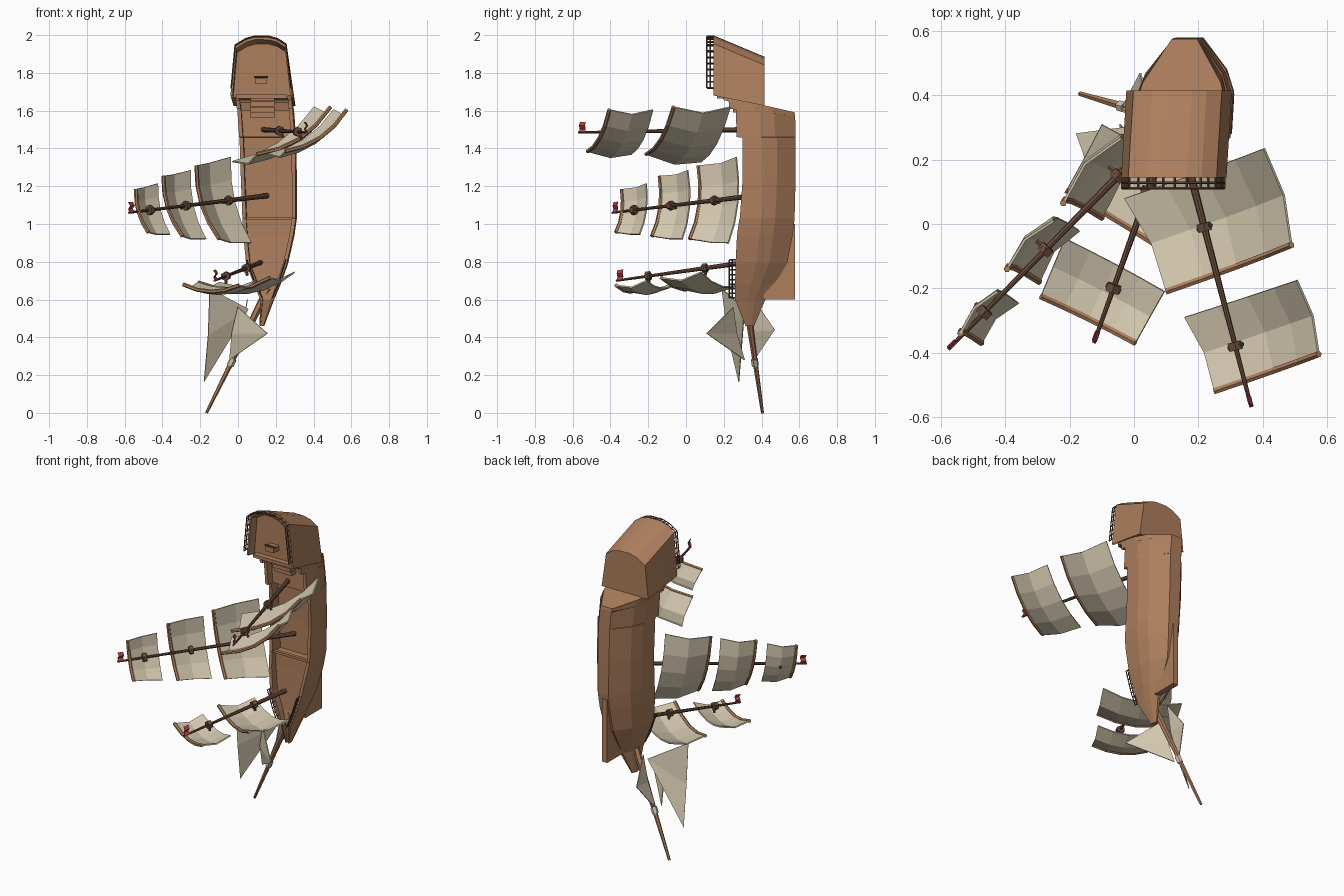
import bpy, bmesh, math
from mathutils import Vector as V

if "Cube" in bpy.data.objects:
    bpy.data.objects.remove(bpy.data.objects["Cube"])


def material(name, rgb):
    m = bpy.data.materials.new(name)
    m.diffuse_color = (*rgb, 1)
    m.use_nodes = True
    m.node_tree.nodes["Principled BSDF"].inputs["Base Color"].default_value = m.diffuse_color
    return m


WOOD = material("wood", (0.42, 0.21, 0.11))
DARK = material("dark_wood", (0.15, 0.075, 0.045))
CLOTH = material("canvas", (0.66, 0.58, 0.43))
RED = material("red_cloth", (0.42, 0.05, 0.06))


def finish(name, bm, mat, thick=0):
    bmesh.ops.recalc_face_normals(bm, faces=bm.faces)
    me = bpy.data.meshes.new(name)
    bm.to_mesh(me)
    bm.free()
    me.materials.append(mat)
    ob = bpy.data.objects.new(name, me)
    bpy.context.collection.objects.link(ob)
    if thick:
        s = ob.modifiers.new("thickness", 'SOLIDIFY')
        s.thickness, s.offset = thick, 0
    return ob


def loft(name, rings, mat, closed=True, caps=True, thick=0):
    bm = bmesh.new()
    vs = [[bm.verts.new(p) for p in r] for r in rings]
    n = len(rings[0])
    for a, b in zip(vs, vs[1:]):
        for i in range(n if closed else n - 1):
            j = (i + 1) % n
            bm.faces.new((a[i], a[j], b[j], b[i]))
    if caps and closed:
        bm.faces.new(vs[0])
        bm.faces.new(vs[-1])
    return finish(name, bm, mat, thick)


def add_rod(bm, a, b, r1, r2, sides=6):
    a, b = V(a), V(b)
    d = b - a
    mtx = d.to_track_quat('Z', 'Y').to_matrix().to_4x4()
    mtx.translation = (a + b) / 2
    bmesh.ops.create_cone(bm, cap_ends=True, segments=sides, radius1=r1,
                          radius2=r2, depth=d.length, matrix=mtx)


def rods(name, segs, mat, sides=6):
    bm = bmesh.new()
    for s in segs:
        add_rod(bm, *s, sides)
    return finish(name, bm, mat)


def box(name, c, s, mat):
    x, y, z = (V(s) / 2)
    c = V(c)
    return loft(name, [[c + V((i * x, j * y, k)) for i, j in
                        ((-1, -1), (1, -1), (1, 1), (-1, 1))] for k in (-z, z)], mat)


# Hull stations: z, centre x, half width, rim y, deck y, bottom y, stern slant
stations = [
    (1.68, .140, .148, .19, .26, .575, .23), (1.655, .142, .148, .20, .27, .575, .19),
    (1.654, .142, .148, .225, .29, .575, .19), (1.61, .145, .147, .23, .30, .578, .12),
    (1.609, .145, .147, .265, .31, .578, .12), (1.46, .155, .147, .267, .31, .58, 0),
    (1.458, .155, .147, .298, .355, .58, 0), (1.24, .16, .145, .30, .36, .58, 0),
    (1.032, .165, .141, .285, .36, .575, 0), (1.03, .165, .141, .283, .31, .575, 0),
    (.94, .162, .132, .27, .31, .565, 0), (.79, .153, .108, .262, .305, .535, 0),
    (.68, .155, .068, .26, .30, .47, 0), (.60, .155, .035, .26, .29, .42, 0),
    (.46, .125, .012, .315, .325, .36, 0)]


def hull_ring(z, cx, w, yt, yd, yb, slant):
    yl = lambda f: yt + f * (yb - yt)
    t = min(.02, .35 * w)
    half = [(w, yt), (w, yl(.4)), (.82 * w, yl(.65)), (.27 * w, yb)]
    pts = half + [(-x, y) for x, y in reversed(half)]
    pts += [(-w + t, yt), (-w + t, yd), (w - t, yd), (w - t, yt)]
    return [(cx + x + .06 * (y - .3), y, z - slant * (y - yt)) for x, y in pts]


loft("hull", [hull_ring(*s) for s in stations], WOOD)
loft("keel_fin", [[(x, y, z) for y, z in ((.44, 1.0), (.577, 1.0), (.577, .60), (.41, .60))]
                  for x in (.152, .188)], WOOD)
box("deck_step", (.165, .305, 1.03), (.25, .02, .015), WOOD)

# Stern castle: outline (x, z, fall of z per unit y)
outline = [(-.04, 1.68, .2), (-.018, 1.95, .42), (.04, 1.985, .42), (.09, 1.999, .42),
           (.165, 1.997, .42), (.21, 1.985, .42), (.257, 1.955, .42), (.288, 1.68, .2)]


def castle_ring(y, k=1.0):
    f = y - .145
    return [(.125 + (x - .125) * k + .06 * f, y, 1.68 + (z - 1.68) * (k if z > 1.7 else 1) - s * f)
            for x, z, s in outline]


loft("stern_castle", [castle_ring(.2), castle_ring(.415)], WOOD)
loft("castle_bulwark", [castle_ring(.205), castle_ring(.145), castle_ring(.145, .93),
                        castle_ring(.205, .93)], WOOD, closed=False)

# Steps up to the castle and the helm
for i in range(4):
    box(f"stair_{i}", (.13, .30 - .016 * i, 1.575 + .03 * i), (.125, .07, .028), WOOD)
box("castle_threshold", (.125, .21, 1.675), (.27, .09, .02), WOOD)
box("helm_stand", (.12, .175, 1.755), (.06, .06, .03), WOOD)
rods("helm_bar", [((.085, .15, 1.778), (.158, .15, 1.778), .006, .006)], DARK)


def railing(name, path, height, gap):
    segs = []
    up = V((0, -height, 0))
    for a, b in zip(path, path[1:]):
        a, b = V(a), V(b)
        n = max(1, round((b - a).length / gap))
        for f in (.5, 1):
            segs.append((a + up * f, b + up * f, .004, .004))
        for i in range(n + 1):
            p = a.lerp(b, i / n)
            segs.append((p, p + up, .004, .004))
    rods(name, segs, DARK, 4)


castle_rail = castle_ring(.145, .98)
castle_rail[0] = (-.036, .145, 1.72)
castle_rail[-1] = (.28, .145, 1.72)
railing("castle_railing", castle_rail, .034, .033)
for side, label in ((-1, "left"), (1, "right")):
    railing(f"bow_railing_{label}", [(.15 + side * .103, .262, .81), (.152 + side * .06, .26, .68),
                                     (.155 + side * .027, .26, .61)], .032, .03)

# Bowsprit with its collar
rods("bowsprit", [((.16, .31, .66), (-.167, .405, .0), .022, .008)], WOOD)
rods("bowsprit_collar", [((-.025, .362, .285), (-.042, .367, .25), .019, .019)], CLOTH)

# Triangular head sails, each slightly folded down the middle
jibs = [((-.15, .19, .66), (-.18, .28, .165), (.055, .31, .55)),
        ((.05, .36, .60), (-.04, .355, .27), (.02, .47, .44)),
        ((.0, .25, .56), (-.045, .31, .28), (.156, .11, .42))]
for i, (a, b, c) in enumerate(jibs):
    a, b, c = V(a), V(b), V(c)
    mid = (a + b) / 2 + (b - a).cross(c - a).normalized() * .015
    bm = bmesh.new()
    va, vb, vc, vm = [bm.verts.new(p) for p in (a, b, c, mid)]
    bm.faces.new((va, vm, vc))
    bm.faces.new((vm, vb, vc))
    finish(f"jib_{i}", bm, CLOTH, .005)


def sail(name, o1, o2, i1, i2):
    o1, o2, i1, i2 = V(o1), V(o2), V(i1), V(i2)
    w, m = o2 - o1, (o1 + o2 - i1 - i2) / 2
    n = w.cross(m).normalized()
    rows = []
    for t in (0, .5, 1):
        row = []
        for u in (0, .25, .5, .75, 1):
            p = o1.lerp(o2, u).lerp(i1.lerp(i2, u), t)
            row.append(p + n * (.11 * w.length * (1 - (2 * u - 1) ** 2)
                                + .12 * m.length * 4 * t * (1 - t)))
        rows.append(row)
    loft(name, rows, CLOTH, closed=False, thick=.008)
    rods(name + "_yard", [(p, q, .011, .011) for p, q in zip(rows[0], rows[0][1:])], WOOD)


def mast(name, base, tip, knots, sails):
    base, tip = V(base), V(tip)
    d = (tip - base).normalized()
    rods(name, [(base, tip, .014, .006)], DARK, 8)
    for i, y in enumerate(knots):
        p = base + (tip - base) * ((y - base.y) / (tip.y - base.y))
        w = V(sails[i][1]) - V(sails[i][0])
        n = w.cross(d).normalized() * .04
        w = w.normalized() * .025
        rods(f"{name}_collar_{i}", [(p - d * .013, p + d * .013, .025, .025),
                                    (p - w, p + w, .009, .009), (p, p + n, .008, .008)], DARK)
    for i, s in enumerate(sails):
        sail(f"{name}_sail_{i}", *s)
    rings = []
    for k in range(4):
        p = tip - d * .004 + V((.006 * (-1) ** k, .004 * (k % 2), .018 * k))
        rings.append([p, p - d * .032])
    loft(name + "_flag", rings, RED, closed=False, thick=.004)


# Masts; each sail gives two yard ends then two foot corners
mast("rear_mast", (.13, .33, 1.50), (.365, -.57, 1.485), (-.01, -.38), [
    ((.10, -.21, 1.37), (.49, -.065, 1.62), (-.03, .08, 1.33), (.405, .235, 1.62)),
    ((.25, -.52, 1.385), (.575, -.405, 1.605), (.157, -.29, 1.37), (.507, -.175, 1.605))])
mast("main_mast", (.155, .36, 1.15), (-.578, -.39, 1.06), (.15, -.08, -.275), [
    ((-.22, .065, 1.31), (-.10, .02, .92), (-.04, .267, 1.355), (.07, .225, .90)),
    ((-.395, -.14, 1.255), (-.295, -.18, .935), (-.25, .01, 1.285), (-.17, -.02, .92)),
    ((-.54, -.34, 1.185), (-.475, -.37, .955), (-.425, -.21, 1.215), (-.36, -.245, .945))])
mast("fore_mast", (.13, .34, .80), (-.125, -.37, .70), (.10, -.20), [
    ((-.21, .105, .69), (.17, -.13, .715), (-.10, .31, .69), (.30, .08, .745)),
    ((-.29, -.225, .68), (.005, -.37, .675), (-.215, -.045, .69), (.095, -.21, .70))])
